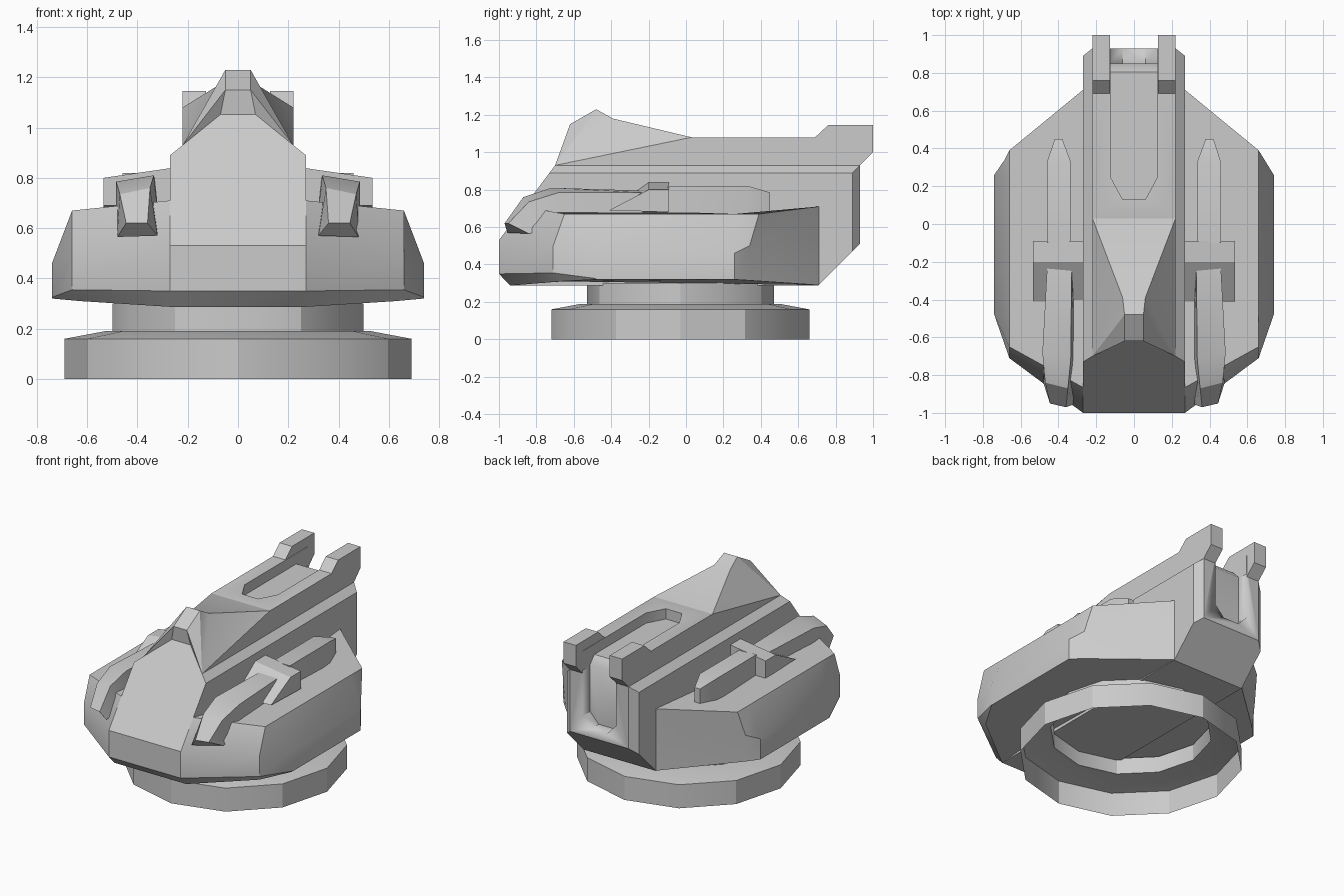
import bpy, bmesh, math
from mathutils import Vector

if "Cube" in bpy.data.objects:
    bpy.data.objects.remove(bpy.data.objects["Cube"])


def finish(name, bm, mirror=False, angle=30):
    bmesh.ops.recalc_face_normals(bm, faces=bm.faces)
    me = bpy.data.meshes.new(name)
    bm.to_mesh(me)
    bm.free()
    ob = bpy.data.objects.new(name, me)
    bpy.context.collection.objects.link(ob)
    bpy.ops.object.select_all(action='DESELECT')
    ob.select_set(True)
    bpy.context.view_layer.objects.active = ob
    bpy.ops.object.shade_smooth_by_angle(angle=math.radians(angle))
    if mirror:
        ob.modifiers.new("mirror", 'MIRROR').use_mirror_merge = False
    return ob


def loft(rings, caps=True, closed=True):
    """Skin a series of equally long point rings."""
    bm = bmesh.new()
    vs = [[bm.verts.new(p) for p in r] for r in rings]
    n = len(vs[0])
    for a, b in zip(vs, vs[1:]):
        for i in range(n):
            j = (i + 1) % n
            bm.faces.new((a[i], a[j], b[j], b[i]))
    if caps:
        bm.faces.new(vs[0])
        bm.faces.new(vs[-1])
    return bm


def prism(pts, axis, lo, hi):
    """Extrude a 2D profile along x, y or z."""
    place = {'x': lambda a, b, t: (t, a, b),
             'y': lambda a, b, t: (a, t, b),
             'z': lambda a, b, t: (a, b, t)}[axis]
    return loft([[place(a, b, t) for a, b in pts] for t in (lo, hi)])


def both(half):
    """Complete a symmetric outline from its right half."""
    return half + [(-p[0],) + tuple(p[1:]) for p in reversed(half)]


# Turntable base: open twelve-sided shell with neck and inner ceiling
def circle(r, z):
    return [(r * math.cos(i * math.pi / 6), -0.03 + r * math.sin(i * math.pi / 6), z)
            for i in range(12)]


finish("turntable_base", loft([circle(r, z) for r, z in
       ((.69, 0), (.69, .16), (.53, .19), (.5, .19))], caps=False))
neck = loft([circle(.5, .19), circle(.5, .30)], caps=False)
finish("neck", neck)

# Wide hull: outline at four heights
hull_levels = [
    [(.27, -.94, .287), (.63, -.67, .31), (.74, -.48, .32), (.74, .26, .32), (.67, .335, .315), (.27, .71, .29)],
    [(.27, -1, .35), (.66, -.71, .355), (.74, -.48, .325), (.74, .26, .325), (.67, .335, .32), (.27, .71, .30)],
    [(.27, -1, .53), (.66, -.71, .50), (.74, -.48, .46), (.74, .26, .46), (.685, .34, .50), (.27, .71, .53)],
    [(.27, -.865, .71), (.66, -.65, .67), (.66, -.48, .67), (.66, .26, .67), (.66, .39, .67), (.27, .71, .71)],
]
finish("hull", loft([both(r) for r in hull_levels]))

# Central spine: stepped cross-section trimmed by planes
spine = prism(both([(.27, .287), (.27, .89), (.22, .93), (.22, 1.08)]), 'y', -1, .93)
cuts = [((0, -1, .53), (0, -.4, .3)),            # front slope
        ((0, -.94, .287), (0, -.063, -.06)),     # front lower bevel
        ((0, .71, .29), (0, 1, -1)),             # rear undercut
        ((0, -.7, .93), (0, -.15, .73)),         # seat of the crest
        ((.27, .89, 0), (.04, .05, 0)),          # rear corners
        ((-.27, .89, 0), (-.04, .05, 0))]
for co, no in cuts:
    bmesh.ops.bisect_plane(spine, geom=spine.verts[:] + spine.edges[:] + spine.faces[:],
                           plane_co=co, plane_no=Vector(no).normalized(), clear_outer=True)
    bmesh.ops.holes_fill(spine, edges=[e for e in spine.edges if e.is_boundary], sides=0)
spine_ob = finish("spine", spine)

# Slot in the spine top running down into a rear channel
slot = prism(both([(.06, .13), (.125, .25), (.125, 1.1)]), 'z', 1.01, 1.3)
ramp = prism([(.80, 1.015), (.86, .95), (.95, .95), (.95, 1.1), (.80, 1.1)], 'x', -.125, .125)
channel = prism(both([(.06, .57), (.125, .64), (.125, 1.2)]), 'y', .85, 1.1)
for name, bm in (("slot_cutter", slot), ("ramp_cutter", ramp), ("channel_cutter", channel)):
    cutter = finish(name, bm)
    cutter.hide_render = True
    mod = spine_ob.modifiers.new(name, 'BOOLEAN')
    mod.operation, mod.solver, mod.object = 'DIFFERENCE', 'EXACT', cutter
bpy.context.view_layer.objects.active = spine_ob
for name in [m.name for m in spine_ob.modifiers if m.type == 'BOOLEAN']:
    bpy.ops.object.modifier_apply(modifier=name)
for ob in [o for o in bpy.data.objects if o.name.endswith("cutter")]:
    bpy.data.objects.remove(ob)

# Raised crest on the front of the spine
crest = bmesh.new()
half = [(.22, -.7, .93), (.22, .03, 1.08), (.07, -.61, 1.052),
        (.05, -.62, 1.15), (.05, -.48, 1.23), (.06, -.39, 1.18)]
R = [crest.verts.new(p) for p in half]
L = [crest.verts.new((-x, y, z)) for x, y, z in half]
for S in (R, L):
    for f in ((0, 1, 5), (0, 5, 4), (0, 4, 3), (0, 3, 2)):
        crest.faces.new([S[i] for i in f])
for i, j in ((0, 2), (2, 3), (3, 4), (4, 5), (5, 1), (1, 0)):
    crest.faces.new((R[i], R[j], L[j], L[i]))
finish("crest", crest)

# Rear fork prongs
finish("rear_prong", prism([(.69, 1.08), (.76, 1.145), (1, 1.145), (1, 1.0), (.93, .93), (.93, 1.08)],
                           'x', .127, .22), mirror=True)

# Curved front arms: outer bottom, outer top, inner top, inner bottom
arm_sections = [
    [(.46, -.23, .66), (.46, -.23, .785), (.33, -.23, .795), (.32, -.23, .66)],
    [(.485, -.68, .64), (.485, -.68, .785), (.335, -.72, .81), (.315, -.70, .64)],
    [(.48, -.78, .58), (.47, -.84, .735), (.35, -.87, .76), (.32, -.80, .60)],
    [(.48, -.84, .565), (.445, -.95, .62), (.36, -.97, .62), (.32, -.955, .57)],
]
finish("front_arm", loft(arm_sections), mirror=True)

# Wedge brackets holding the arms
bracket = loft([[(x, -.41, .69), (x, -.20, z), (x, -.09, z), (x, -.09, .68)]
                for x, z in ((.26, .84), (.535, .80))])
finish("arm_bracket", bracket, mirror=True)

# Pointed rails behind the brackets
rail = loft([[(x0, y, zb), (x0, y, zt), (x1, y, zt), (x1, y, zb)] for y, x0, x1, zb, zt in
             ((-.1, .335, .46, .67, .82), (.33, .335, .46, .67, .82), (.45, .38, .42, .67, .785))])
finish("side_rail", rail, mirror=True)

# Small disc on the underside, inside the neck
disc = bmesh.new()
bmesh.ops.create_circle(disc, cap_ends=True, segments=24, radius=.23)
bmesh.ops.translate(disc, verts=disc.verts, vec=(0, -.03, .283))
finish("underside_disc", disc)
